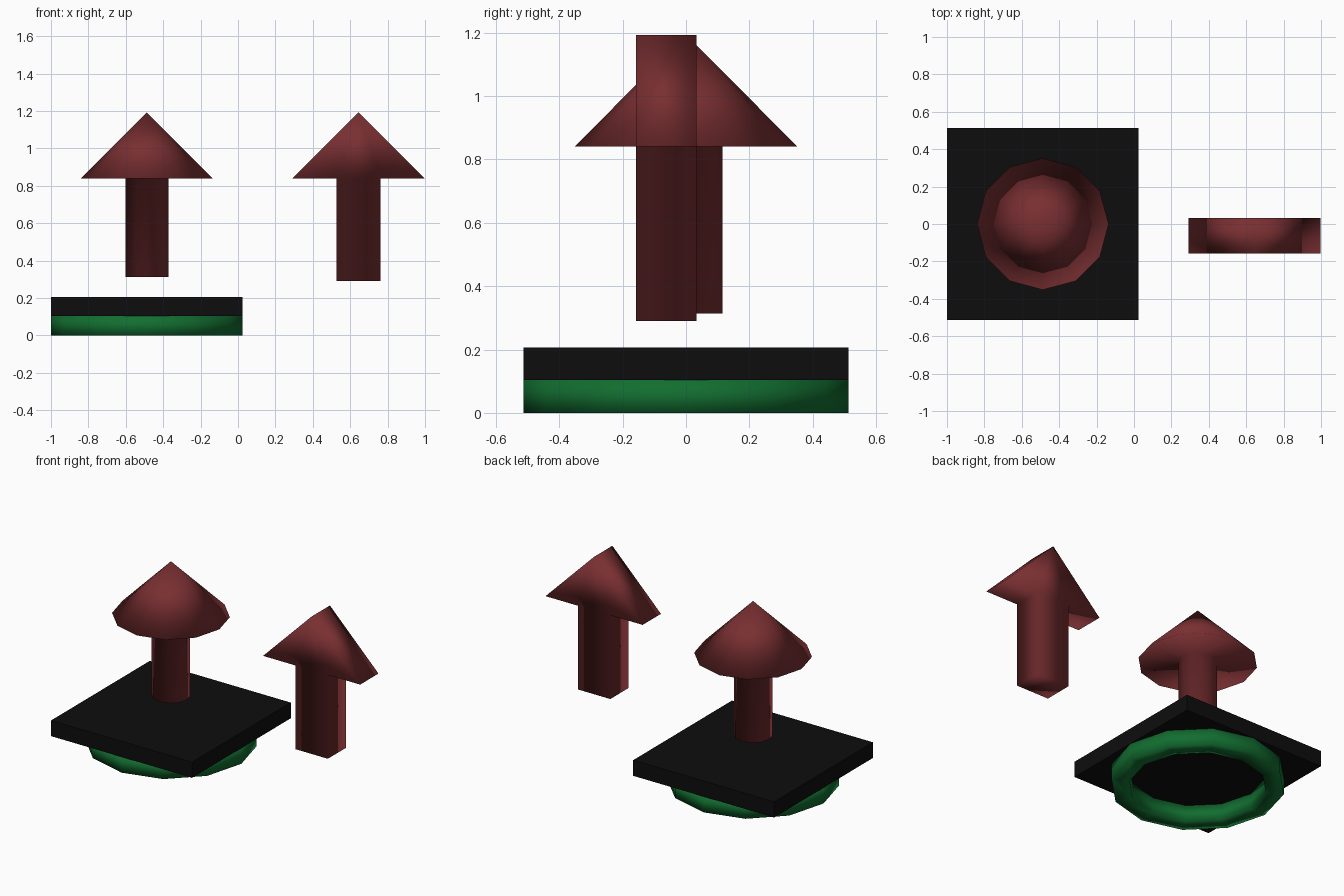
import bpy, bmesh, math

if "Cube" in bpy.data.objects:
    bpy.data.objects.remove(bpy.data.objects["Cube"])

SIDES = 12
CX = -0.4875          # centre of the base and the round arrow


def material(name, rgb):
    m = bpy.data.materials.new(name)
    m.diffuse_color = (*rgb, 1)
    m.use_nodes = True
    m.node_tree.nodes["Principled BSDF"].inputs["Base Color"].default_value = m.diffuse_color
    return m


red = material("dark_red", (0.19, 0.028, 0.031))
black = material("black", (0.004, 0.004, 0.004))
green = material("green", (0.006, 0.155, 0.03))


def finish(bm, name, mat, loc, smooth=True):
    bmesh.ops.recalc_face_normals(bm, faces=bm.faces)
    for f in bm.faces:
        f.smooth = smooth
    me = bpy.data.meshes.new(name)
    bm.to_mesh(me)
    bm.free()
    me.materials.append(mat)
    ob = bpy.data.objects.new(name, me)
    ob.location = loc
    bpy.context.collection.objects.link(ob)
    return ob


def lathe(name, profile, mat, loc, closed=False):
    """Revolve (radius, z) points; radius 0 makes a single pole vertex."""
    bm = bmesh.new()
    rings = []
    for r, z in profile:
        if r == 0:
            rings.append([bm.verts.new((0, 0, z))] * SIDES)
        else:
            rings.append([bm.verts.new((r * math.cos(a), r * math.sin(a), z))
                          for a in (2 * math.pi * i / SIDES for i in range(SIDES))])
    pairs = list(zip(rings, rings[1:]))
    if closed:
        pairs.append((rings[-1], rings[0]))
    else:
        bm.faces.new(rings[0])
    for lo, hi in pairs:
        for i in range(SIDES):
            j = (i + 1) % SIDES
            bm.faces.new(dict.fromkeys((lo[i], lo[j], hi[j], hi[i])))
    return finish(bm, name, mat, loc)


# square base plate
bm = bmesh.new()
bmesh.ops.create_cube(bm, size=1)
bmesh.ops.scale(bm, vec=(1.025, 1.025, 0.103), verts=bm.verts)
finish(bm, "base_plate", black, (CX, 0, 0.1545), smooth=False)

# ring under the plate
lathe("base_ring", [(0.5125, 0), (0.5125, 0.103), (0.405, 0.103), (0.405, 0)],
      green, (CX, 0, 0), closed=True)

# round arrow: stem and cone in one turned shape
lathe("round_arrow", [(0.115, 0.313), (0.115, 0.84), (0.352, 0.84), (0, 1.193)],
      red, (CX, 0, 0))

# flat arrow: mirrored half outline, extruded in depth
half = [(0.118, 0.29), (0.118, 0.84), (0.353, 0.84)]
outline = half + [(0, 1.193)] + [(-x, z) for x, z in reversed(half)]
bm = bmesh.new()
face = bm.faces.new([bm.verts.new((x, -0.157, z)) for x, z in outline])
ext = bmesh.ops.extrude_face_region(bm, geom=[face], use_keep_orig=True)
bmesh.ops.translate(bm, vec=(0, 0.19, 0),
                    verts=[g for g in ext["geom"] if isinstance(g, bmesh.types.BMVert)])
finish(bm, "flat_arrow", red, (0.645, 0, 0))
